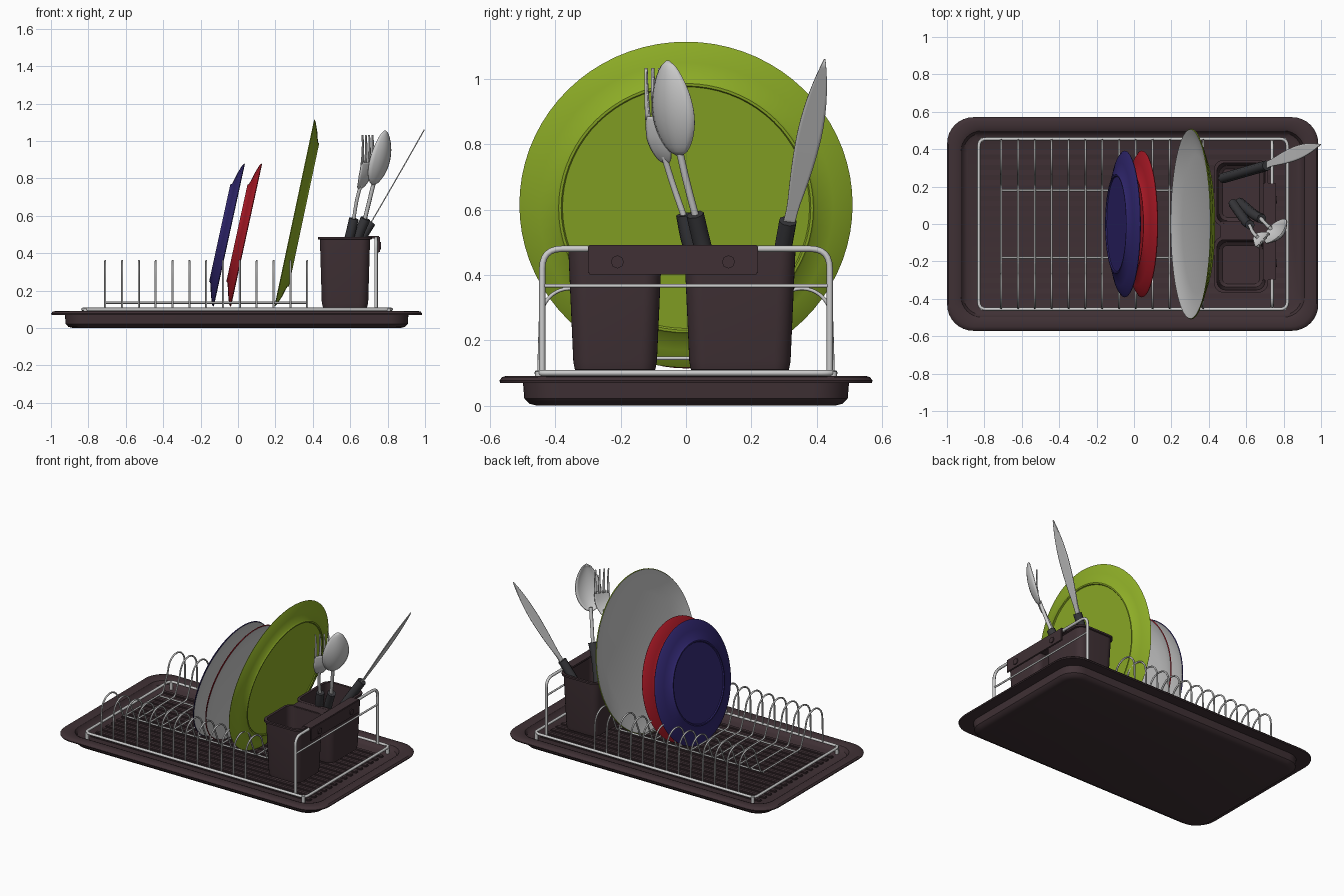
import bpy, bmesh
from math import sin, cos, pi, radians
from mathutils import Vector, Matrix

if "Cube" in bpy.data.objects:
    bpy.data.objects.remove(bpy.data.objects["Cube"])


def material(name, r, g, b):
    m = bpy.data.materials.new(name)
    m.diffuse_color = (r, g, b, 1)
    m.use_nodes = True
    m.node_tree.nodes["Principled BSDF"].inputs["Base Color"].default_value = m.diffuse_color
    return m


BROWN = material("dark_brown", 0.05, 0.03, 0.035)
GREEN = material("green", 0.27, 0.42, 0.02)
RED = material("red", 0.42, 0.01, 0.02)
BLUE = material("blue", 0.03, 0.02, 0.16)
BLACK = material("black", 0.04, 0.04, 0.045)
GREY = material("grey", 0.8, 0.8, 0.8)


def smooth(ob, angle=35):
    bpy.ops.object.select_all(action='DESELECT')
    ob.select_set(True)
    bpy.context.view_layer.objects.active = ob
    bpy.ops.object.shade_smooth_by_angle(angle=radians(angle))


def finish(name, bm, mats=(), angle=35):
    bmesh.ops.remove_doubles(bm, verts=bm.verts, dist=1e-5)
    bmesh.ops.recalc_face_normals(bm, faces=bm.faces)
    me = bpy.data.meshes.new(name)
    bm.to_mesh(me)
    bm.free()
    ob = bpy.data.objects.new(name, me)
    bpy.context.collection.objects.link(ob)
    for m in mats:
        me.materials.append(m)
    smooth(ob, angle)
    return ob


def loft(name, rings, cx, cy, mat):
    """Stack of rounded rectangles (half x, half y, corner radius, z)."""
    bm, prev = bmesh.new(), None
    for k, (hx, hy, r, z) in enumerate(rings):
        ring = []
        for q, (sx, sy) in enumerate(((1, 1), (-1, 1), (-1, -1), (1, -1))):
            for i in range(9):
                a = (q + i / 8) * pi / 2
                ring.append(bm.verts.new((cx + sx * (hx - r) + r * cos(a), cy + sy * (hy - r) + r * sin(a), z)))
        n = len(ring)
        if prev:
            for i in range(n):
                bm.faces.new((prev[i], prev[(i + 1) % n], ring[(i + 1) % n], ring[i]))
        if k in (0, len(rings) - 1):
            bm.faces.new(ring)
        prev = ring
    return finish(name, bm, [mat])


def box(name, lo, hi, mat, bevel=0.004):
    bm = bmesh.new()
    bmesh.ops.create_cube(bm, size=1)
    for v in bm.verts:
        v.co = [l + (c + 0.5) * (h - l) for l, h, c in zip(lo, hi, v.co)]
    bmesh.ops.bevel(bm, geom=bm.edges[:], offset=bevel, segments=2, affect='EDGES')
    return finish(name, bm, [mat])


def wire(name, pts, radius, bend=0.0, closed=False, mat=None):
    """Round tube through points, with rounded bends."""
    pts = [Vector(p) for p in pts]
    out, n = [], len(pts)
    for i, p in enumerate(pts):
        if not bend or (not closed and i in (0, n - 1)):
            out.append(p)
            continue
        a, b = pts[i - 1] - p, pts[(i + 1) % n] - p
        a = p + a.normalized() * min(bend, a.length * 0.48)
        b = p + b.normalized() * min(bend, b.length * 0.48)
        out += [a * (1 - t) ** 2 + p * 2 * t * (1 - t) + b * t * t for t in (j / 6 for j in range(7))]
    cu = bpy.data.curves.new(name, 'CURVE')
    cu.dimensions = '3D'
    cu.bevel_depth, cu.bevel_resolution, cu.use_fill_caps = radius, 2, True
    sp = cu.splines.new('POLY')
    sp.points.add(len(out) - 1)
    for q, p in zip(sp.points, out):
        q.co = (*p, 1)
    sp.use_cyclic_u = closed
    ob = bpy.data.objects.new(name, cu)
    bpy.context.collection.objects.link(ob)
    bpy.ops.object.select_all(action='DESELECT')
    ob.select_set(True)
    bpy.context.view_layer.objects.active = ob
    bpy.ops.object.convert(target='MESH')
    ob = bpy.context.object
    if mat:
        ob.data.materials.append(mat)
    smooth(ob, 50)
    return ob


def blade(name, p0, p1, p2, width, side, bulge=(0, 0, 0), thick=0.006, steps=20):
    """Thin strip along a bezier; width(t) is the half width, bulge curves it across."""
    p0, p1, p2, side, bulge = (Vector(v) for v in (p0, p1, p2, side, bulge))
    bm, rows = bmesh.new(), []
    for i in range(steps + 1):
        t = i / steps
        c = p0 * (1 - t) ** 2 + p1 * 2 * t * (1 - t) + p2 * t * t
        w = width(t)
        rows.append([bm.verts.new(c + side * w * v + bulge * w * (1 - v * v))
                     for v in (j / 4 - 1 for j in range(9))])
    for a, b in zip(rows, rows[1:]):
        for j in range(8):
            bm.faces.new((a[j], a[j + 1], b[j + 1], b[j]))
    ob = finish(name, bm, [], 50)
    m = ob.modifiers.new("thickness", 'SOLIDIFY')
    m.thickness, m.offset = thick, 0
    return ob


def plate(name, R, foot, sign, loc, tilt, mat):
    """Turned plate: coloured underside with foot ring, grey hollow face."""
    d = 0.043
    prof = [(0, d), (foot - .012, d), (foot - .008, d + .006), (foot, d + .006), (foot + .006, d - .002),
            ((foot + R) / 2, d * .6), (R * .965, d * .22), (R, 0), (R - .004, -.004),
            (R * .95, .004), ((foot + R) / 2, d * .4), (foot * .95, d * .72), (0, d * .8)]
    bm, n = bmesh.new(), 72
    rings = [[bm.verts.new((sign * h, r * cos(2 * pi * i / n), r * sin(2 * pi * i / n))) for i in range(n)]
             for r, h in prof]
    for k, (a, b) in enumerate(zip(rings, rings[1:])):
        for i in range(n):
            j = (i + 1) % n
            bm.faces.new((a[i], a[j], b[j], b[i])).material_index = int(k >= 8)
    ob = finish(name, bm, [mat, GREY], 40)
    ob.matrix_world = Matrix.Translation(loc) @ Matrix.Rotation(radians(tilt), 4, 'Y')


# Drip tray with ridged floor
loft("tray", [(.875, .455, .08, 0), (.900, .480, .10, .006), (.915, .495, .11, .022), (.918, .499, .11, .07),
              (.990, .569, .14, .07), (.992, .571, .14, .077), (.984, .563, .135, .087), (.97, .55, .13, .091),
              (.935, .515, .12, .091), (.918, .498, .11, .083), (.905, .485, .10, .06), (.885, .465, .09, .05)],
     -.007, 0, BROWN)
for i in range(15):
    y = -.385 + i * .055
    box(f"tray_ridge_{i}", (-.83, y - .014, .045), (.815, y + .014, .06), BROWN)

# Rack base ring and feet
wire("rack_base", [(-.83, -.455, .1), (.82, -.455, .1), (.82, .455, .1), (-.83, .455, .1)], .009, .04, True)
for x in (-.815, .805):
    for y in (-.45, .45):
        wire("rack_foot", [(x, y, .05), (x, y, .105)], .012)

# Plate dividers: an arch at each side joined across the bottom
for i in range(13):
    x = -.71 + .09 * i
    half = [(.45, .10)] + [(.355 + .09 * cos(a * pi / 8), .27 + .09 * sin(a * pi / 8)) for a in range(9)] + [(.21, .145)]
    path = [(x, -y, z) for y, z in half] + [(x, y, z) for y, z in reversed(half)]
    wire(f"plate_divider_{i}", path, .0055, .02)
for y in (-.18, .18):
    wire("divider_rail", [(-.71, y, .135), (.37, y, .135)], .006)

# Cutlery frame
wire("cutlery_frame", [(.738, -.44, .1), (.738, -.44, .48), (.738, .44, .48), (.738, .44, .1)], .0095, .06)
wire("cutlery_rail", [(.738, -.44, .367), (.738, .44, .367)], .006)

# Cutlery cups, joined at the rim and hooked on the frame
for name, cy, hy in (("cup_front", -.217, .143), ("cup_back", .165, .170)):
    loft(name, [(.100, hy - .035, .03, .103), (.118, hy - .02, .045, .11), (.124, hy - .015, .05, .135),
                (.134, hy, .05, .472), (.145, hy + .008, .055, .475), (.145, hy + .008, .055, .487),
                (.128, hy - .008, .045, .487), (.117, hy - .022, .045, .13), (.10, hy - .04, .03, .117)],
         .572, cy, BROWN)
box("cup_bridge", (.46, -.085, .470), (.69, .015, .486), BROWN)
box("hook_top", (.69, -.30, .478), (.757, .22, .491), BROWN)
box("hook_flap", (.747, -.30, .402), (.758, .22, .491), BROWN)
for y in (-.21, .13):
    wire("hook_stud", [(.74, y, .44), (.764, y, .44)], .02, mat=BROWN)

# Plates
plate("green_plate", .51, .39, 1, (.305, 0, .615), 12, GREEN)
plate("blue_plate", .392, .265, -1, (-.05, 0, .497), 12.3, BLUE)
plate("red_plate", .392, .265, -1, (.042, 0, .497), 12.3, RED)

# Spoon
side, out = (.65, .76, 0), (.76, -.65, 0)
wire("spoon_handle", [(.565, .115, .25), (.64, .05, .49), (.682, .028, .585)], .027, .08, mat=BLACK)
wire("spoon_neck", [(.675, .032, .57), (.705, .0, .69), (.729, -.022, .79)], .011, .08)
blade("spoon_bowl", (.722, -.02, .765), (.765, -.04, .90), (.785, -.055, 1.055),
      lambda t: .004 + .078 * sin(pi * t ** .9) ** .62, side, [v * .4 for v in out])

# Fork
wire("fork_handle", [(.53, .11, .25), (.598, .012, .49), (.62, -.005, .585)], .026, .08, mat=BLACK)
wire("fork_neck", [(.617, -.003, .57), (.635, -.045, .69), (.66, -.07, .775)], .01, .08)
blade("fork_head", (.648, -.06, .745), (.682, -.085, .79), (.69, -.085, .885),
      lambda t: .012 + .037 * min(1, t * 1.7) ** .6, side, [v * .12 for v in out])
for o in (-.041, -.0137, .0137, .041):
    p = Vector((.69, -.085, .875)) + Vector(side) * o
    blade("fork_tine", p, p + Vector((.008, -.006, .08)), p + Vector((.002, -.006, .158)),
          lambda t: .0085 - .005 * t, side, thick=.007, steps=8)

# Knife
axis = Vector((.29, .10, .50)).normalized()
kside = (Vector((0, 1, 0)) - axis * axis.y).normalized()
wire("knife_handle", [(.475, .245, .19), (.71, .312, .565)], .028, mat=BLACK)
blade("knife_blade", (.70, .312, .545), (.85, .375, .80), (.996, .425, 1.06),
      lambda t: .002 + (.016 if t < .12 else .016 + .02 * sin(min(1, (t - .12) * 2.2) * pi / 2))
      * (1 - max(0, (t - .55) / .45) ** 2), kside)
